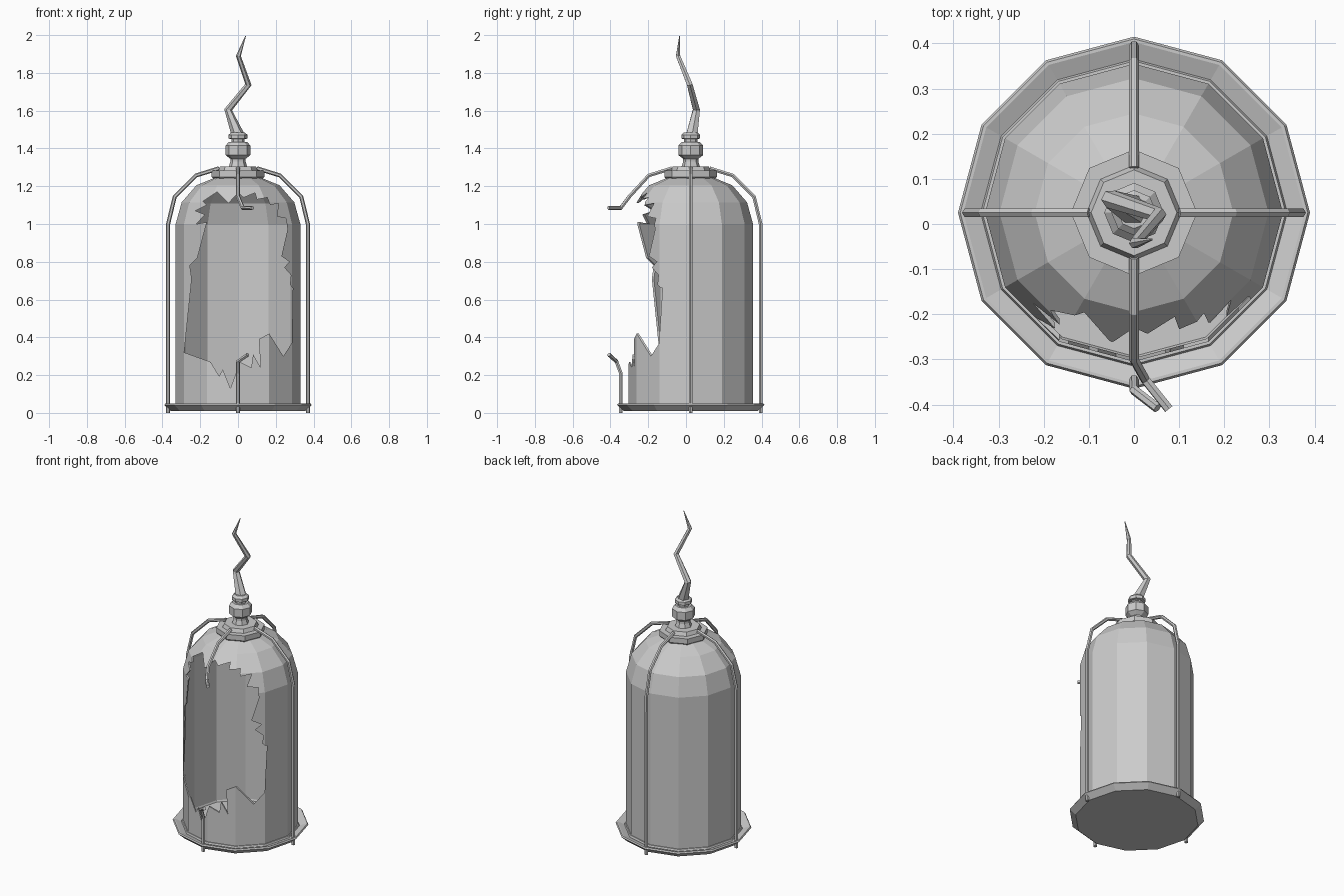
import bpy, bmesh
from math import sin, cos, pi

if "Cube" in bpy.data.objects:
    bpy.data.objects.remove(bpy.data.objects["Cube"])

CY = 0.025  # y of the lamp axis


def finish(bm, name):
    bmesh.ops.remove_doubles(bm, verts=bm.verts, dist=1e-5)
    bmesh.ops.recalc_face_normals(bm, faces=bm.faces)
    me = bpy.data.meshes.new(name)
    bm.to_mesh(me)
    bm.free()
    ob = bpy.data.objects.new(name, me)
    bpy.context.collection.objects.link(ob)
    return ob


def lathe(name, profile, sides, closed=False):
    """Revolve an (r, z) profile; closed joins last point to the first."""
    bm = bmesh.new()
    rings = []
    for r, z in profile:
        if r == 0:
            rings.append([bm.verts.new((0, CY, z))] * sides)
        else:
            rings.append([bm.verts.new((r * cos(2 * pi * i / sides),
                                        CY + r * sin(2 * pi * i / sides), z))
                          for i in range(sides)])
    pairs = list(zip(rings, rings[1:]))
    if closed:
        pairs.append((rings[-1], rings[0]))
    for a, b in pairs:
        for i in range(sides):
            j = (i + 1) % sides
            bm.faces.new(list(dict.fromkeys((a[i], a[j], b[j], b[i]))))
    return finish(bm, name)


def tube(name, points, radii, res=1):
    """Low-sided rod along a path."""
    cu = bpy.data.curves.new(name, 'CURVE')
    cu.dimensions = '3D'
    cu.bevel_depth = 1.0
    cu.bevel_resolution = res
    cu.use_fill_caps = True
    sp = cu.splines.new('POLY')
    sp.use_smooth = False
    sp.points.add(len(points) - 1)
    for p, co, r in zip(sp.points, points, radii):
        p.co = (*co, 1)
        p.radius = r
    ob = bpy.data.objects.new(name, cu)
    bpy.context.collection.objects.link(ob)
    bpy.ops.object.select_all(action='DESELECT')
    bpy.context.view_layer.objects.active = ob
    ob.select_set(True)
    bpy.ops.object.convert(target='MESH')
    return bpy.context.object


# Dished base plate
lathe("base_plate", [(0, 0.01), (0.355, 0.01), (0.39, 0.042), (0.385, 0.05),
                     (0.378, 0.05), (0.34, 0.035), (0.336, 0.045), (0.322, 0.045),
                     (0.318, 0.035), (0, 0.035)], 12)

# Glass bell jar with wall thickness
outer = [(0.33, 0.04), (0.33, 1.0), (0.298, 1.115), (0.22, 1.205), (0.11, 1.25)]
inner = [(r - 0.008, z - (0.006 if z > 0.1 else 0)) for r, z in reversed(outer)]
glass = lathe("glass_jar", outer + inner, 12, closed=True)

# Jagged break in the front of the glass (x, z outline)
hole = [(-.285, .32), (-.245, .71), (-.255, .78), (-.215, .82), (-.165, 1.01),
        (-.22, 1.0), (-.175, 1.05), (-.225, 1.07), (-.165, 1.10), (-.185, 1.12),
        (-.11, 1.17), (-.05, 1.11), (0, 1.165), (.03, 1.14), (.09, 1.165),
        (.10, 1.13), (.155, 1.14), (.17, 1.10), (.215, 1.11), (.205, 1.04),
        (.255, 1.03), (.262, .97), (.23, .83), (.272, .80), (.245, .77),
        (.28, .73), (.275, .68), (.29, .66), (.285, .37), (.24, .30),
        (.165, .42), (.11, .39), (.12, .24), (.08, .31), (.07, .24),
        (.01, .27), (-.04, .13), (-.08, .23), (-.10, .195), (-.145, .27)]
bm = bmesh.new()
face = bm.faces.new([bm.verts.new((x, -0.6, z)) for x, z in hole])
ext = bmesh.ops.extrude_face_region(bm, geom=[face])
bmesh.ops.translate(bm, vec=(0, 0.56, 0),
                    verts=[g for g in ext["geom"] if isinstance(g, bmesh.types.BMVert)])
cutter = finish(bm, "hole_cutter")
cutter.hide_render = True
mod = glass.modifiers.new("break", 'BOOLEAN')
mod.operation = 'DIFFERENCE'
mod.solver = 'EXACT'
mod.object = cutter
bpy.context.view_layer.objects.active = glass
bpy.ops.object.modifier_apply(modifier="break")
bpy.data.objects.remove(cutter)

# Stepped cap and turned finial
lathe("top_cap", [(0, 1.235), (0.125, 1.235), (0.14, 1.25), (0.14, 1.282),
                  (0.105, 1.282), (0.095, 1.305), (0, 1.305)], 8)
lathe("finial", [(0, 1.29), (0.05, 1.30), (0.04, 1.33), (0.04, 1.345), (0.066, 1.365),
                 (0.066, 1.415), (0.048, 1.435), (0.035, 1.435), (0.035, 1.45),
                 (0.05, 1.452), (0.05, 1.472), (0.035, 1.485), (0, 1.485)], 8)

# Crooked spike
tube("crooked_spike",
     [(0, .03, 1.47), (-.052, .055, 1.605), (.055, .02, 1.738),
      (.002, -.042, 1.89), (.04, -.034, 1.995)],
     [.034, .021, .017, .013, .002])

# Whole cage bars: left, right and back
path = [(.37, 0), (.37, 1.0), (.335, 1.145), (.222, 1.257), (.10, 1.295)]
for name, dx, dy in (("right", 1, 0), ("left", -1, 0), ("back", 0, 1)):
    tube("cage_bar_" + name, [(r * dx, CY + r * dy, z) for r, z in path], [.011] * 5)

# Snapped front bar
tube("broken_bar_lower", [(0, -.345, 0), (0, -.345, .21), (0, -.368, .272),
                          (.052, -.408, .308)], [.011] * 4)
tube("broken_bar_upper", [(0, -.075, 1.295), (0, -.197, 1.257), (0, -.30, 1.145),
                          (.025, -.345, 1.085), (.077, -.41, 1.085)], [.011] * 5)
